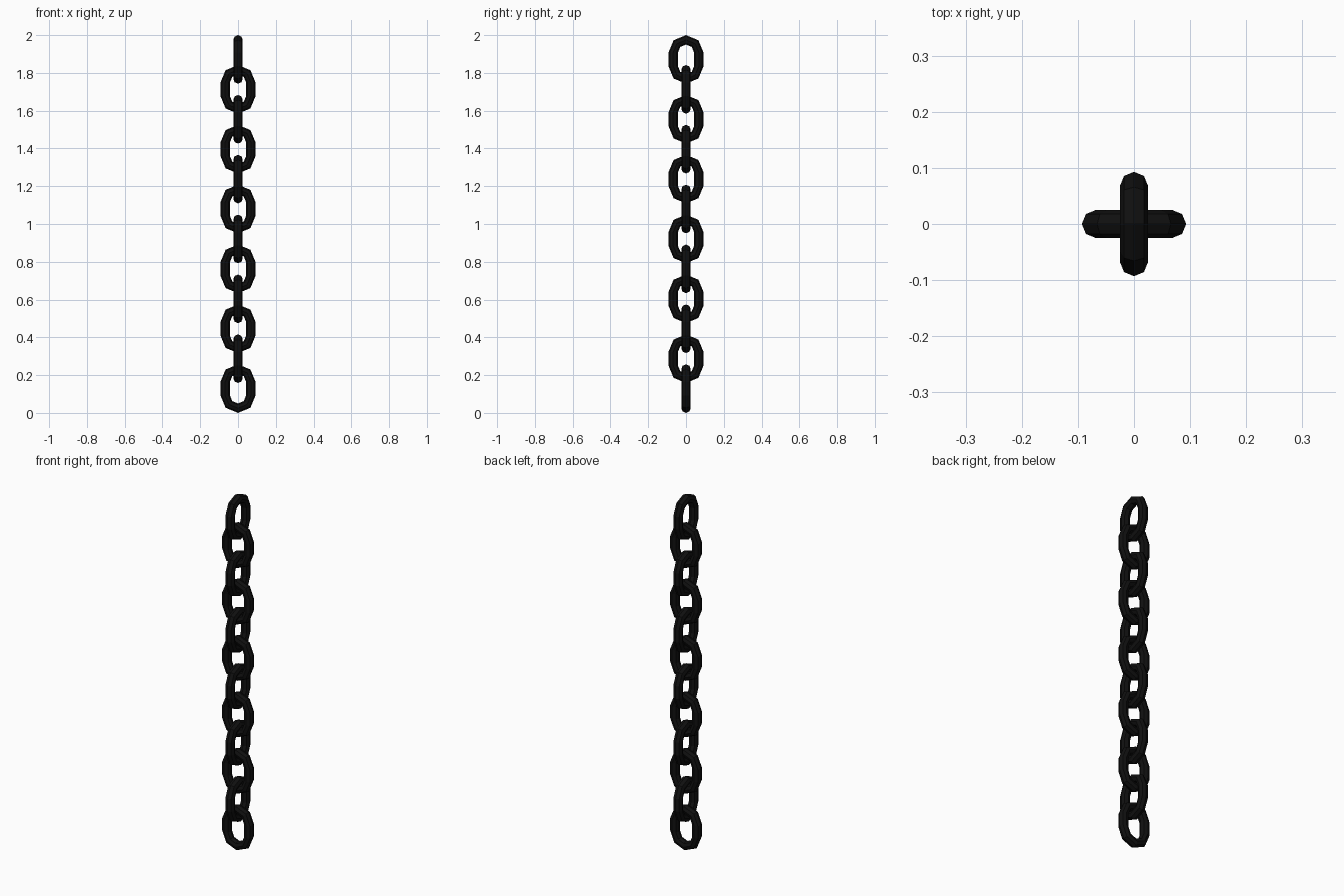
import bpy, bmesh
from math import sin, cos, pi

cube = bpy.data.objects.get("Cube")
if cube:
    bpy.data.objects.remove(cube, do_unlink=True)

LINKS = 12
SIDES = 8            # sides of the wire and of the full bend
WIRE = 0.025         # wire radius
BEND = 0.068         # radius of the wire's centre line at each end
HEIGHT = 0.257       # full height of one link
PITCH = (2 - HEIGHT) / (LINKS - 1)
STRAIGHT = HEIGHT / 2 - BEND - WIRE

iron = bpy.data.materials.new("black iron")
iron.use_nodes = True
colour = (0.005, 0.005, 0.005, 1)
iron.diffuse_color = colour
iron.node_tree.nodes["Principled BSDF"].inputs["Base Color"].default_value = colour


def link_mesh():
    """Stretched ring in the XZ plane: two half bends joined by straight sides."""
    bm = bmesh.new()
    half = SIDES // 2
    rings = []
    for end, shift in ((0, STRAIGHT), (1, -STRAIGHT)):
        for i in range(half + 1):
            a = pi * (end + i / half)
            ring = []
            for j in range(SIDES):
                b = 2 * pi * j / SIDES
                r = BEND + WIRE * cos(b)
                ring.append(bm.verts.new((r * cos(a), WIRE * sin(b), r * sin(a) + shift)))
            rings.append(ring)
    for k, ring in enumerate(rings):
        after = rings[(k + 1) % len(rings)]
        for j in range(SIDES):
            n = (j + 1) % SIDES
            bm.faces.new((ring[j], after[j], after[n], ring[n]))
    bmesh.ops.recalc_face_normals(bm, faces=bm.faces)
    mesh = bpy.data.meshes.new("chain_link")
    bm.to_mesh(mesh)
    bm.free()
    mesh.materials.append(iron)
    return mesh


# Chain: identical links, each turned a quarter from the one below
mesh = link_mesh()
for i in range(LINKS):
    link = bpy.data.objects.new(f"chain_link_{i + 1}", mesh)
    link.location.z = HEIGHT / 2 + i * PITCH
    link.rotation_euler.z = pi / 2 * (i % 2)
    bpy.context.collection.objects.link(link)
